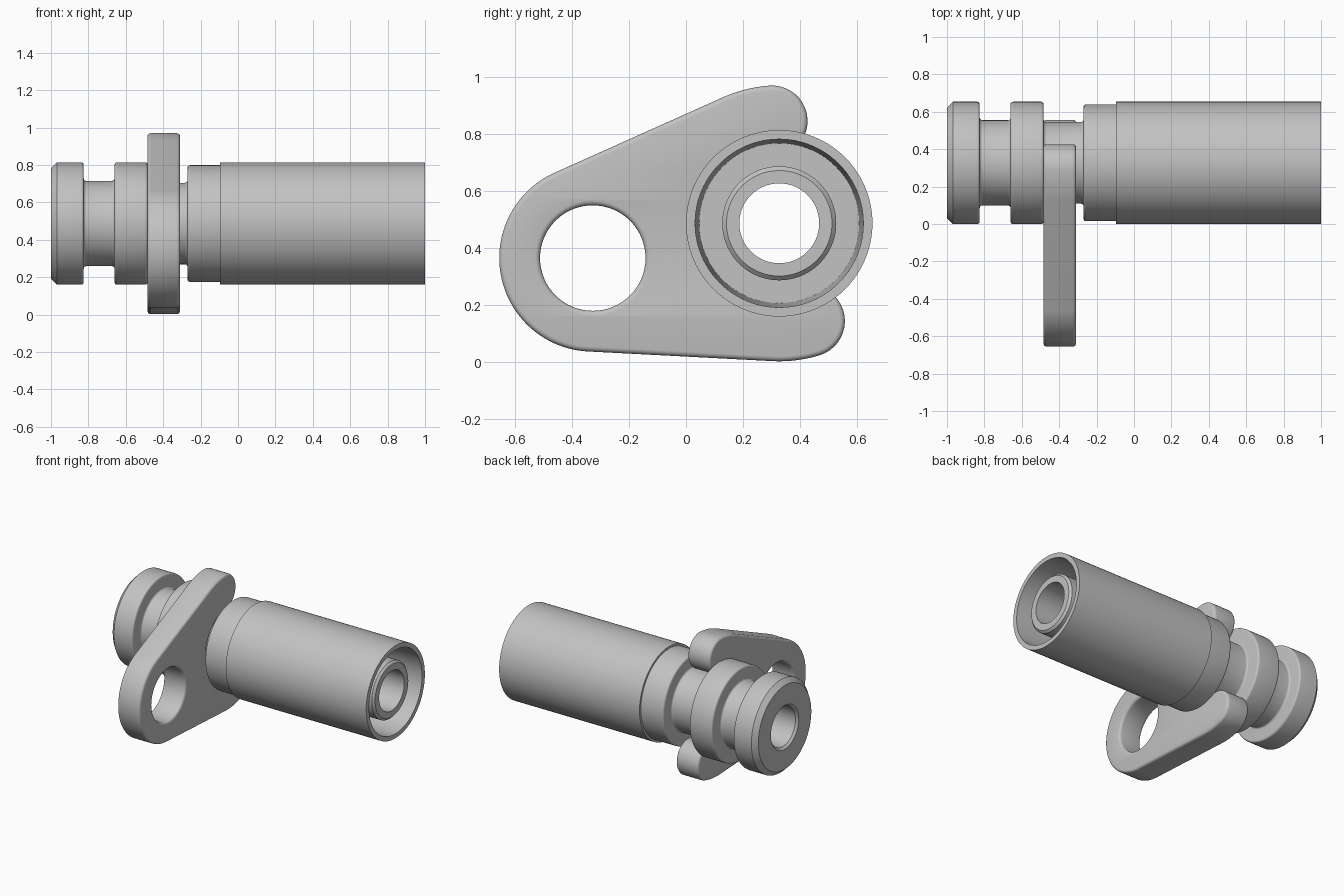
import bpy, bmesh, math
from mathutils import Vector, Matrix

cube = bpy.data.objects.get("Cube")
if cube:
    bpy.data.objects.remove(cube, do_unlink=True)

AXIS_Y, AXIS_Z = 0.327, 0.487      # centre line of the pipe
SEGMENTS = 96

grey = bpy.data.materials.new("light_grey")
grey.use_nodes = True
colour = (0.54, 0.54, 0.54, 1)
grey.diffuse_color = colour
grey.node_tree.nodes["Principled BSDF"].inputs["Base Color"].default_value = colour


def finish(obj):
    """Give the part its colour and smooth shading with sharp edges."""
    obj.data.materials.clear()
    obj.data.materials.append(grey)
    bpy.ops.object.select_all(action="DESELECT")
    obj.select_set(True)
    bpy.context.view_layer.objects.active = obj
    bpy.ops.object.shade_smooth_by_angle(angle=math.radians(30))


def rounded(points, steps=4):
    """Round the corners of a closed (x, radius, fillet) profile."""
    result = []
    for i, (x, r, fillet) in enumerate(points):
        corner = Vector((x, r))
        if not fillet:
            result.append(corner)
            continue
        before = Vector(points[i - 1][:2]) - corner
        after = Vector(points[(i + 1) % len(points)][:2]) - corner
        a = corner + before.normalized() * fillet
        b = corner + after.normalized() * fillet
        for k in range(steps + 1):
            t = k / steps
            result.append(a * (1 - t) ** 2 + corner * 2 * t * (1 - t) + b * t * t)
    return result


def revolve(name, points):
    """Spin a closed profile about the pipe's centre line."""
    bm = bmesh.new()
    profile = rounded(points)
    rings = []
    for s in range(SEGMENTS):
        turn = Matrix.Rotation(math.tau * s / SEGMENTS, 3, "X")
        rings.append([bm.verts.new(turn @ Vector((p.x, 0, p.y))) for p in profile])
    n = len(profile)
    for s in range(SEGMENTS):
        a, b = rings[s], rings[(s + 1) % SEGMENTS]
        for i in range(n):
            j = (i + 1) % n
            bm.faces.new((a[i], a[j], b[j], b[i]))
    bmesh.ops.recalc_face_normals(bm, faces=bm.faces)
    bmesh.ops.translate(bm, verts=bm.verts, vec=(0, AXIS_Y, AXIS_Z))
    mesh = bpy.data.meshes.new(name)
    bm.to_mesh(mesh)
    bm.free()
    obj = bpy.data.objects.new(name, mesh)
    bpy.context.collection.objects.link(obj)
    finish(obj)


# Fitting: flanged head, grooves, collar and inner nipple with a through bore
F = 0.015
revolve("pipe_fitting", [
    (-1, 0.155, 0), (-1, 0.295, 0), (-0.968, 0.327, 0),
    (-0.825, 0.327, F), (-0.825, 0.228, F), (-0.66, 0.228, F),
    (-0.66, 0.327, F), (-0.483, 0.327, F), (-0.483, 0.218, F),
    (-0.27, 0.218, F), (-0.27, 0.312, F), (-0.05, 0.312, 0),
    (-0.05, 0.2, 0), (0.955, 0.2, 0), (0.97, 0.185, 0),
    (0.97, 0.14, 0), (-0.985, 0.14, 0),
])

# Outer sleeve, open at its far end
revolve("outer_sleeve", [
    (-0.095, 0.28, 0), (-0.095, 0.327, 0), (1, 0.327, 0), (1, 0.295, 0),
])

# Clamp plate: bolt lobe joined by tangents to an open ring round the groove
LOBE_Y, LOBE_Z = -0.327, 0.365
LOBE_R, RING_OUT, RING_IN = 0.328, 0.484, 0.234
THICK, BEVEL = 0.175, 0.018


def arc(centre, radius, start, end, steps):
    """Points on an arc, with angles in degrees."""
    angles = [math.radians(start + (end - start) * k / steps) for k in range(steps + 1)]
    return [centre + radius * Vector((math.cos(a), math.sin(a))) for a in angles]


lobe, ring = Vector((LOBE_Y, LOBE_Z)), Vector((AXIS_Y, AXIS_Z))
along = ring - lobe
tilt = math.degrees(math.atan2(along.y, along.x))
tangent = math.degrees(math.acos((LOBE_R - RING_OUT) / along.length))
mouth = 83.5                       # half angle of the ring's opening
tip_r, tip_mid = (RING_OUT - RING_IN) / 2, (RING_OUT + RING_IN) / 2


def tip(angle, start, end):
    """Rounded end of one hook."""
    centre = arc(ring, tip_mid, angle, angle, 1)[0]
    return arc(centre, tip_r, start, end, 20)[1:-1]


low, high = tilt - mouth, tilt + mouth
outline = arc(lobe, LOBE_R, tilt + tangent, tilt + 360 - tangent, 60)
outline += arc(ring, RING_OUT, tilt - tangent, low, 10)
outline += tip(low, low, low + 180)
outline += arc(ring, RING_IN, low, high - 360, 60)
outline += tip(high, high - 180, high)
outline += arc(ring, RING_OUT, high, tilt + tangent, 10)
hole = arc(lobe, 0.185, 0, 360, 64)[:-1]

curve = bpy.data.curves.new("clamp_plate", "CURVE")
curve.dimensions = "2D"
curve.fill_mode = "BOTH"
curve.extrude = THICK / 2 - BEVEL
curve.bevel_depth = BEVEL
curve.bevel_resolution = 3
curve.offset = -BEVEL
for loop in (outline, hole):
    spline = curve.splines.new("POLY")
    spline.points.add(len(loop) - 1)
    spline.use_cyclic_u = True
    for point, p in zip(spline.points, loop):
        point.co = (p.x, p.y, 0, 1)
plate = bpy.data.objects.new("clamp_plate", curve)
bpy.context.collection.objects.link(plate)
bpy.ops.object.select_all(action="DESELECT")
plate.select_set(True)
bpy.context.view_layer.objects.active = plate
bpy.ops.object.convert(target="MESH")
plate = bpy.context.object

# Stand the plate across the pipe and weld its bevelled rim to the faces
bm = bmesh.new()
bm.from_mesh(plate.data)
stand = Matrix.Translation((-0.397, 0, 0)) @ Matrix(
    ((0, 0, 1, 0), (1, 0, 0, 0), (0, 1, 0, 0), (0, 0, 0, 1)))
bmesh.ops.transform(bm, matrix=stand, verts=bm.verts)
bmesh.ops.remove_doubles(bm, verts=bm.verts, dist=0.0005)
bmesh.ops.recalc_face_normals(bm, faces=bm.faces)
bm.to_mesh(plate.data)
bm.free()
finish(plate)
